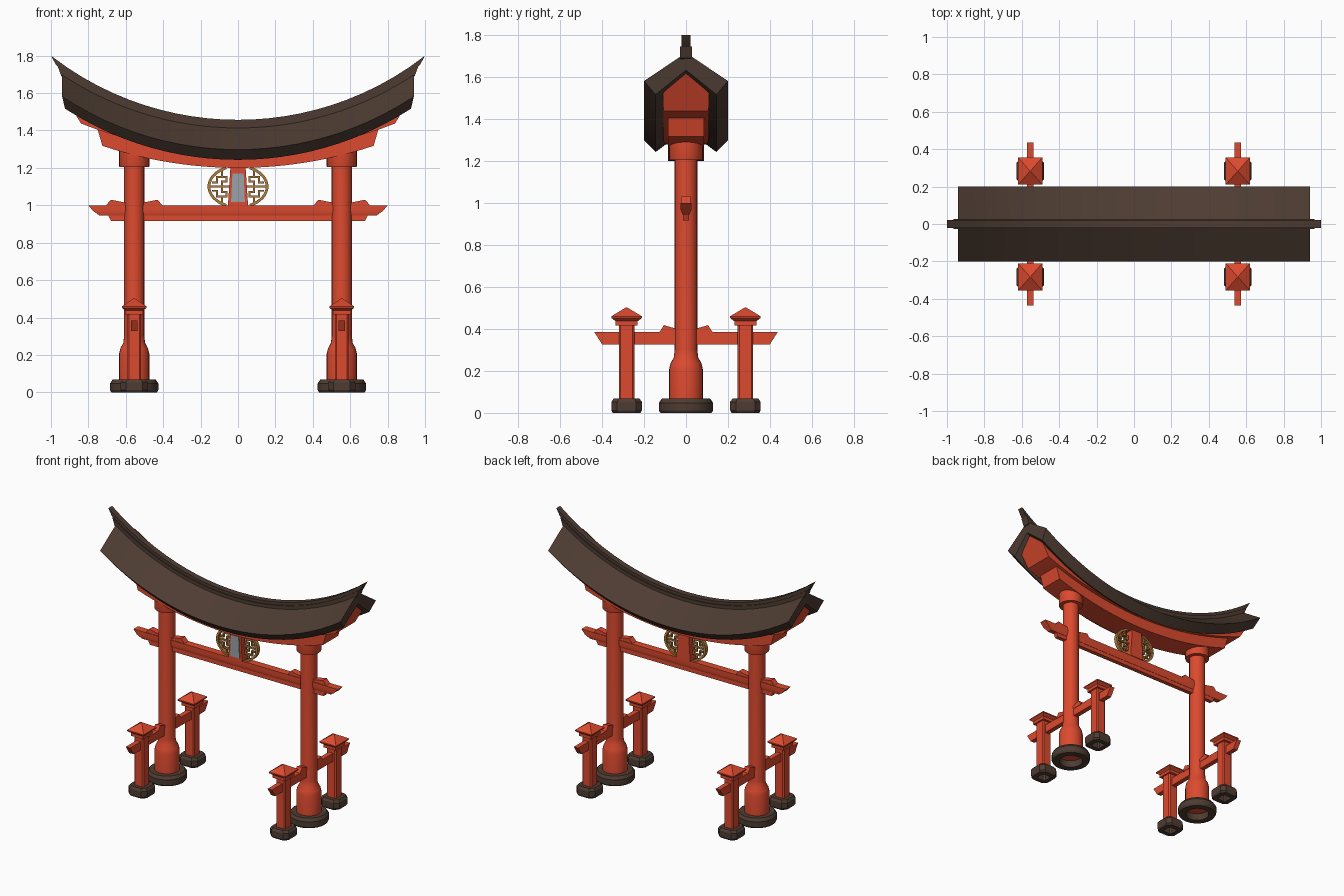
import bpy, bmesh, math

if "Cube" in bpy.data.objects:
    bpy.data.objects.remove(bpy.data.objects["Cube"])


def material(name, rgb):
    m = bpy.data.materials.new(name)
    m.diffuse_color = (*rgb, 1)
    m.use_nodes = True
    m.node_tree.nodes["Principled BSDF"].inputs["Base Color"].default_value = m.diffuse_color
    return m


RED = material("vermilion paint", (0.72, 0.068, 0.028))
BROWN = material("dark brown", (0.075, 0.045, 0.032))
GOLD = material("gold", (0.45, 0.2, 0.045))
GREY = material("plaque grey", (0.33, 0.36, 0.39))


def finish(name, bm, mat, smooth=True):
    bmesh.ops.recalc_face_normals(bm, faces=bm.faces[:])
    me = bpy.data.meshes.new(name)
    bm.to_mesh(me)
    bm.free()
    me.materials.append(mat)
    ob = bpy.data.objects.new(name, me)
    bpy.context.collection.objects.link(ob)
    if smooth:
        bpy.ops.object.select_all(action='DESELECT')
        ob.select_set(True)
        bpy.context.view_layer.objects.active = ob
        bpy.ops.object.shade_smooth_by_angle(angle=math.radians(30))
    return ob


def loft(name, rings, mat, closed=False, smooth=True):
    """Skin a list of equal-length point rings; cap the ends or close the loop."""
    bm = bmesh.new()
    vs = [[bm.verts.new(p) for p in r] for r in rings]
    n = len(vs[0])
    pairs = list(zip(vs, vs[1:])) + ([(vs[-1], vs[0])] if closed else [])
    for a, b in pairs:
        for i in range(n):
            j = (i + 1) % n
            bm.faces.new((a[i], a[j], b[j], b[i]))
    if not closed:
        bm.faces.new(vs[0])
        bm.faces.new(vs[-1])
    return finish(name, bm, mat, smooth)


def circle(x, r, z, n=24):
    return [(x + r * math.cos(2 * math.pi * i / n), r * math.sin(2 * math.pi * i / n), z)
            for i in range(n)]


def square(x, y, h, z, c=0.0):
    """Square ring with corners cut by c (height h may be an (hx, hy) pair)."""
    hx, hy = h if isinstance(h, tuple) else (h, h)
    if c == 0:
        pts = [(hx, hy), (-hx, hy), (-hx, -hy), (hx, -hy)]
    else:
        pts = [(hx, hy - c), (hx - c, hy), (c - hx, hy), (-hx, hy - c),
               (-hx, c - hy), (c - hx, -hy), (hx - c, -hy), (hx, c - hy)]
    return [(x + px, y + py, z) for px, py in pts]


def sweep(name, half, mat, n=24):
    """Sweep a y-mirrored profile along x. Points: (y, z at centre, arc radius, x end)."""
    prof = half + [(-p[0],) + p[1:] for p in reversed(half) if p[0] > 0]
    rings = []
    for k in range(n + 1):
        t = 2 * k / n - 1
        ring = []
        for y, z, rad, end in prof:
            x = t * end
            ring.append((x, y, z + (rad - math.sqrt(rad * rad - x * x) if rad else 0)))
        rings.append(ring)
    return loft(name, rings, mat)


def prism(name, pts, mat, half, plane="xz", at=0.0):
    """Extrude a flat outline by +-half across the given plane."""
    def put(p, d):
        return (p[0], at + d, p[1]) if plane == "xz" else (at + d, p[0], p[1])
    return loft(name, [[put(p, d) for p in pts] for d in (-half, half)], mat, smooth=False)


# Curved roof, its ridge caps, and the two red lintels below
R = 1.70
sweep("roof", [(0, 1.432, R, .94), (.2, 1.298, R, .94), (.145, 1.243, R, .925), (0, 1.35, R, .94)], BROWN)
sweep("ridge_base", [(.028, 1.437, 1.66, .965), (.028, 1.40, 1.68, .945)], BROWN)
sweep("ridge_cap", [(.021, 1.457, 1.63, 1.0), (.021, 1.43, 1.64, .972)], BROWN)
sweep("upper_lintel", [(0, 1.352, R, .915), (.11, 1.28, R, .90), (.108, 1.278, 2.29, .84)], RED)
sweep("lower_lintel", [(.085, 1.292, 2.29, .755), (.085, 1.2, 2.29, .725)], RED)

# Straight tie beam with a narrower strip below
sweep("tie_beam", [(.026, 1.0, 0, .80), (.026, .97, 0, .775), (.017, .945, 0, .74)], RED, 1)
sweep("tie_beam_strip", [(.015, .95, 0, .695), (.015, .917, 0, .68)], RED, 1)

PX, PY = .555, .283
for sx, side in ((-1, "left"), (1, "right")):
    x = sx * PX
    # Main pillar, collar and ring-shaped footing
    loft(side + "_pillar", [circle(x, r, z) for r, z in
         ((.081, .05), (.081, .205), (.074, .235), (.058, .265), (.054, .30), (.054, 1.25))], RED)
    loft(side + "_pillar_collar", [circle(x, r, z) for r, z in
         ((.079, 1.205), (.081, 1.21), (.081, 1.30))], RED)
    loft(side + "_pillar_footing", [circle(x, r, z) for r, z in
         ((.078, 0), (.122, 0), (.129, .012), (.129, .048), (.115, .068), (.078, .068))],
         BROWN, closed=True)
    # Wedges locking the tie beam
    prism(side + "_beam_wedge", [(x - .155, .995), (x + .155, .995), (x + .125, 1.03),
          (x + .05, 1.015), (x - .05, 1.015), (x - .125, 1.03)], RED, .022)
    # Low rail through the pillar to the support posts, with wedges
    prism(side + "_side_rail", [(-.437, .385), (.437, .385), (.40, .327), (-.40, .327)],
          RED, .017, "yz", x)
    prism(side + "_rail_wedge", [(-.13, .38), (.13, .38), (.105, .418), (.05, .402),
          (-.05, .402), (-.105, .418)], RED, .02, "yz", x)
    for sy, end in ((-1, "front"), (1, "back")):
        y = sy * PY
        tag = side + "_" + end
        loft(tag + "_post", [square(x, y, .037, z, .008) for z in (.05, .43)], RED, smooth=False)
        loft(tag + "_post_cap", [square(x, y, h, z) for h, z in
             (((.048, .053), .416), ((.048, .053), .437), ((.065, .073), .452),
              ((.065, .073), .46), (.002, .503))], RED, smooth=False)
        loft(tag + "_post_footing", [square(x, y, h, z, c) for h, z, c in
             ((.034, 0, .01), (.066, 0, .026), (.073, .012, .028), (.073, .052, .028),
              (.062, .068, .024), (.034, .068, .01))], BROWN, closed=True, smooth=False)

# Tablet between beam and lintel, with a grey front panel
prism("tablet", [(-.054, .998), (.054, .998), (.04, 1.21), (-.04, 1.21)], RED, .03)
prism("tablet_panel", [(-.037, 1.018), (.037, 1.018), (.03, 1.17), (-.03, 1.17)], GREY, .004, at=-.032)

# Gold openwork either side of the tablet: oval rim and fret bars
T = .005
for sx, side in ((-1, "left"), (1, "right")):
    outer, inner = [], []
    rings = []
    for k in range(17):
        a = math.radians(-66 + 132 * k / 16)
        ring = []
        for ra, rb, d in ((.163, .117, -.013), (.163, .117, .013), (.148, .102, .013), (.148, .102, -.013)):
            ring.append((sx * ra * math.cos(a), d, 1.1 + rb * math.sin(a)))
        rings.append(ring)
    loft(side + "_oval_rim", rings, GOLD)
    bars = [(.045, .15, 0, 0)]                       # x0, x1, z0, z1 about the middle
    for s in (-1, 1):
        bars += [(.085, .085, 0, s * .028), (.062, .085, s * .028, s * .028),
                 (.062, .062, s * .028, s * .052), (.062, .112, s * .052, s * .052),
                 (.112, .112, s * .022, s * .052), (.112, .134, s * .022, s * .022),
                 (.085, .085, s * .052, s * .092)]
    for i, (x0, x1, z0, z1) in enumerate(bars):
        lo, hi = 1.1 + min(z0, z1) - T, 1.1 + max(z0, z1) + T
        a, b = sx * (x0 - T), sx * (x1 + T)
        prism(f"{side}_fret_bar_{i}", [(a, lo), (b, lo), (b, hi), (a, hi)], GOLD, .008)
